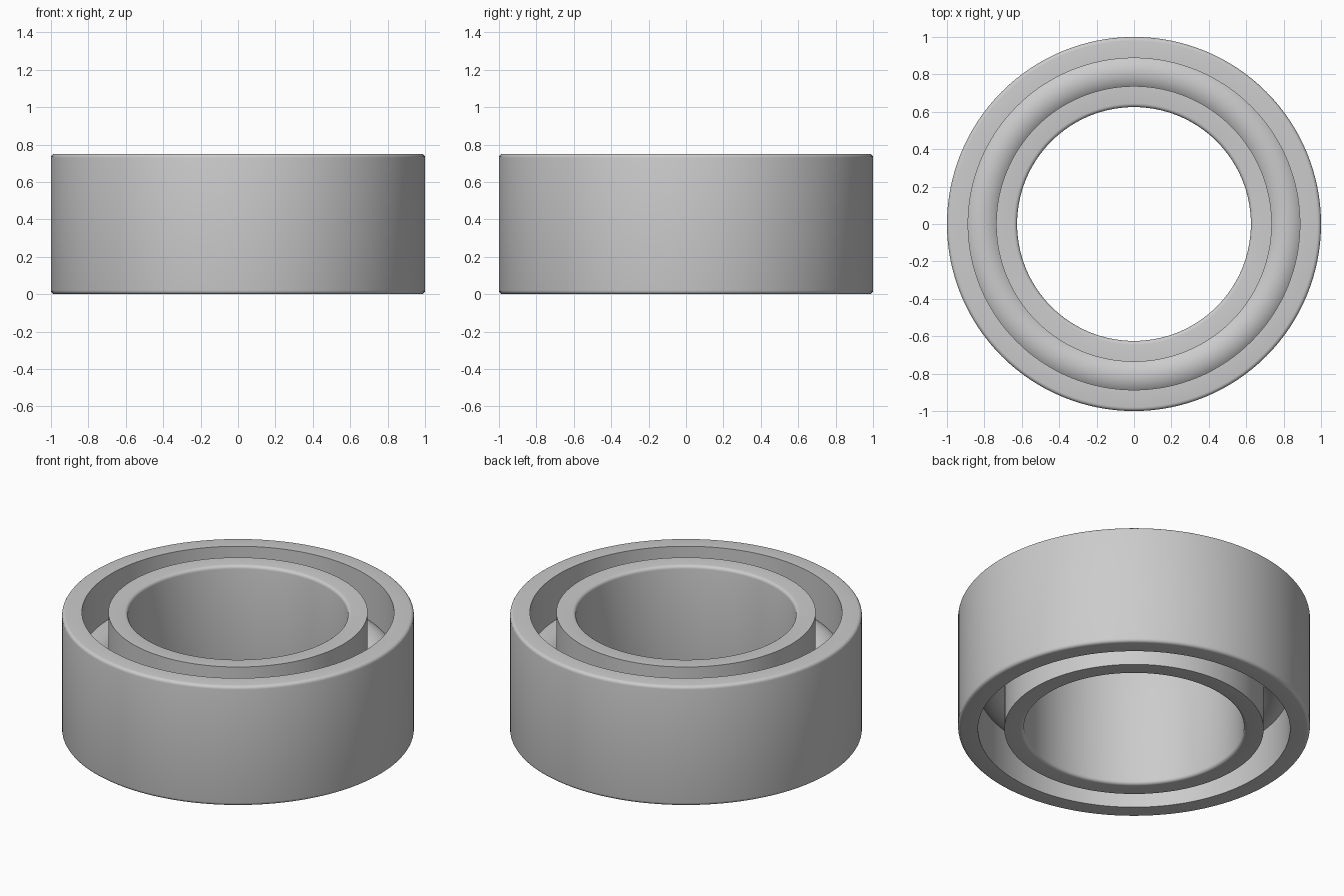
import bpy
import math

cube = bpy.data.objects.get("Cube")
if cube:
    bpy.data.objects.remove(cube, do_unlink=True)

HEIGHT = 0.75
BORE, INNER_LIP, OUTER_LIP, RIM = 0.625, 0.737, 0.887, 1.0
ROUND = 0.02
SEGMENTS = 128

steel = bpy.data.materials.new("steel grey")
steel.use_nodes = True
steel.diffuse_color = (0.6, 0.6, 0.6, 1)
steel.node_tree.nodes["Principled BSDF"].inputs["Base Color"].default_value = (0.6, 0.6, 0.6, 1)


def revolve(name, profile):
    """Spin a closed (radius, z) profile about the z axis."""
    n = len(profile)
    verts, faces = [], []
    for i in range(SEGMENTS):
        a = math.tau * i / SEGMENTS
        verts += [(r * math.cos(a), r * math.sin(a), z) for r, z in profile]
        j = (i + 1) % SEGMENTS
        for k in range(n):
            m = (k + 1) % n
            faces.append((i * n + k, j * n + k, j * n + m, i * n + m))
    mesh = bpy.data.meshes.new(name)
    mesh.from_pydata(verts, [], faces)
    mesh.materials.append(steel)
    obj = bpy.data.objects.new(name, mesh)
    bpy.context.collection.objects.link(obj)
    bpy.ops.object.select_all(action='DESELECT')
    obj.select_set(True)
    bpy.context.view_layer.objects.active = obj
    bpy.ops.object.shade_smooth_by_angle(angle=math.radians(35))
    return obj


def arc(cx, cz, radius, start, end, steps):
    """Points on an arc, angles in degrees."""
    angles = [math.radians(start + (end - start) * i / steps) for i in range(steps + 1)]
    return [(cx + radius * math.cos(a), cz + radius * math.sin(a)) for a in angles]


# Outer race: rounded outside edges, sharp edges at the gap
low, high = ROUND, HEIGHT - ROUND
revolve("outer_race",
        [(OUTER_LIP, 0)]
        + arc(RIM - ROUND, low, ROUND, -90, 0, 4)
        + arc(RIM - ROUND, high, ROUND, 0, 90, 4)
        + [(OUTER_LIP, HEIGHT)])

# Inner race: rounded bore edges
revolve("inner_race",
        [(INNER_LIP, 0), (INNER_LIP, HEIGHT)]
        + arc(BORE + ROUND, high, ROUND, 90, 180, 4)
        + arc(BORE + ROUND, low, ROUND, 180, 270, 4))

# Rolling ring seated between the two races
middle = (INNER_LIP + OUTER_LIP) / 2
revolve("rolling_ring", arc(middle, HEIGHT / 2, 0.125, 0, 360, 40)[:-1])
